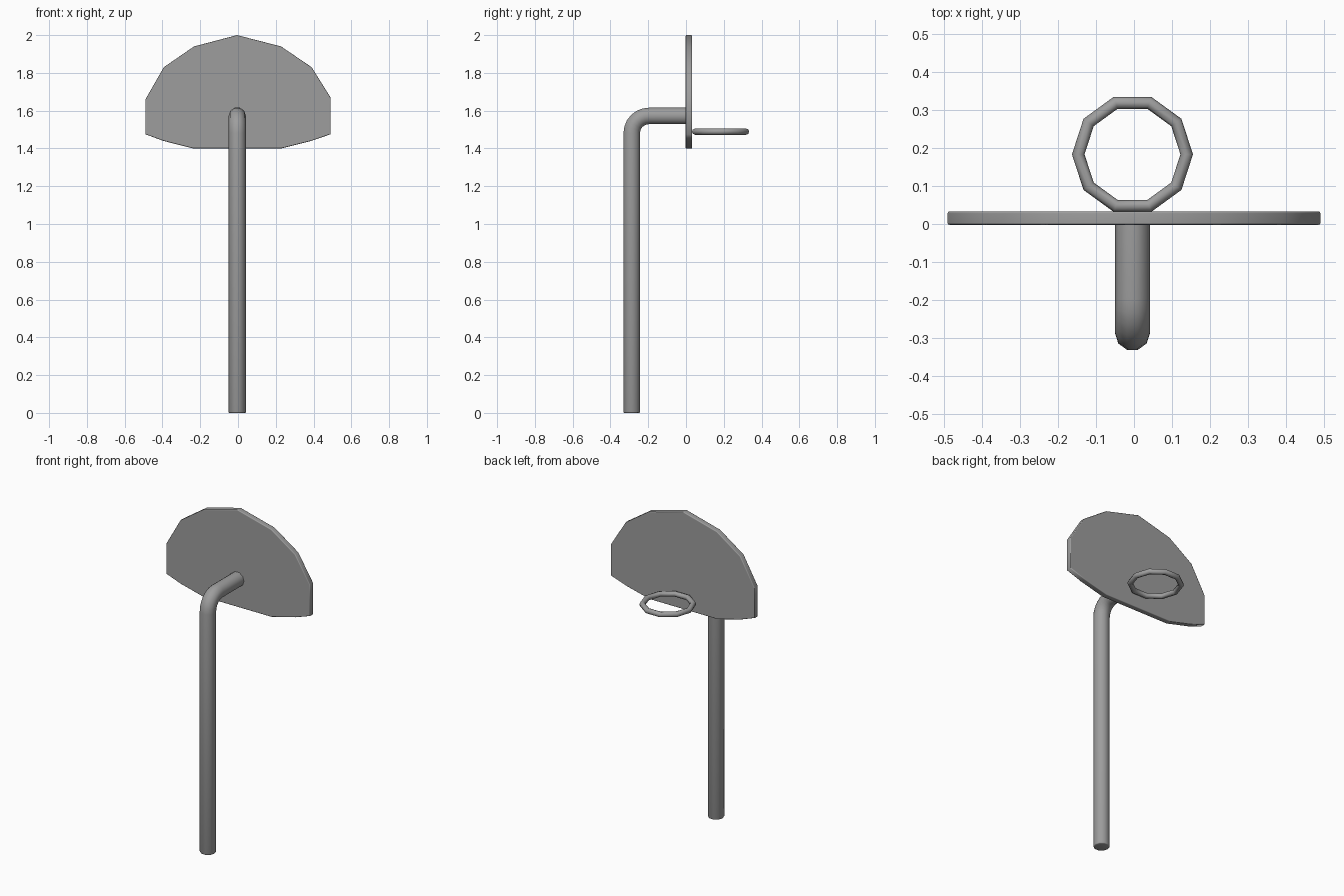
import bpy, bmesh, math
from mathutils import Vector

if "Cube" in bpy.data.objects:
    bpy.data.objects.remove(bpy.data.objects["Cube"])

CX = -0.004   # pole and hoop sit slightly left of centre

dark_grey = bpy.data.materials.new("dark_grey")
dark_grey.diffuse_color = (0.34, 0.34, 0.34, 1)
dark_grey.use_nodes = True
dark_grey.node_tree.nodes["Principled BSDF"].inputs["Base Color"].default_value = dark_grey.diffuse_color


def finish(name, bm, angle, weighted=False):
    bmesh.ops.recalc_face_normals(bm, faces=bm.faces[:])
    mesh = bpy.data.meshes.new(name)
    bm.to_mesh(mesh)
    bm.free()
    mesh.materials.append(dark_grey)
    ob = bpy.data.objects.new(name, mesh)
    bpy.context.collection.objects.link(ob)
    bpy.ops.object.select_all(action='DESELECT')
    ob.select_set(True)
    bpy.context.view_layer.objects.active = ob
    bpy.ops.object.shade_smooth_by_angle(angle=math.radians(angle))
    if weighted:
        ob.modifiers.new("flat_faces", 'WEIGHTED_NORMAL').keep_sharp = True
    return ob


def sweep(bm, frames, radius, sides, closed=False):
    """Skin a tube through (centre, axis u, axis v) frames."""
    rings = []
    for c, u, v in frames:
        angles = [2 * math.pi * i / sides for i in range(sides)]
        rings.append([bm.verts.new(c + radius * (math.cos(a) * u + math.sin(a) * v))
                      for a in angles])
    pairs = list(zip(rings, rings[1:]))
    if closed:
        pairs.append((rings[-1], rings[0]))
    for r0, r1 in pairs:
        for i in range(sides):
            j = (i + 1) % sides
            bm.faces.new((r0[i], r0[j], r1[j], r1[i]))
    if not closed:
        bm.faces.new(rings[0])
        bm.faces.new(rings[-1])


def round_edges(bm, test):
    bmesh.ops.recalc_face_normals(bm, faces=bm.faces[:])
    edges = [e for e in bm.edges if test(e.verts[0].co, e.verts[1].co)]
    bmesh.ops.bevel(bm, geom=edges, offset=0.005, segments=2, profile=0.5,
                    affect='EDGES')


X, Z = Vector((1, 0, 0)), Vector((0, 0, 1))

# Pole: upright, quarter bend, short arm into the board
pole_y, arm_z, bend = -0.287, 1.572, 0.09
path = [(pole_y, 0.0, 0.0)]
for k in range(7):
    t = math.pi / 2 * k / 6
    path.append((pole_y + bend - bend * math.cos(t),
                 arm_z - bend + bend * math.sin(t), t))
path.append((0.005, arm_z, math.pi / 2))
bm = bmesh.new()
sweep(bm, [(Vector((CX, y, z)), X, Vector((0, -math.cos(t), math.sin(t))))
           for y, z, t in path], 0.046, 10)
round_edges(bm, lambda a, b: max(a.z, b.z) < 1e-5)
finish("pole", bm, 50)

# Backboard: fan-shaped outline extruded backwards, with softened rims
outline = [(-0.49, 1.475), (-0.395, 1.44), (-0.238, 1.40), (0.228, 1.40),
           (0.388, 1.44), (0.49, 1.475), (0.49, 1.67), (0.39, 1.83),
           (0.228, 1.94), (-0.005, 2.0), (-0.233, 1.94), (-0.393, 1.83),
           (-0.49, 1.66)]
bm = bmesh.new()
face = bm.faces.new([bm.verts.new((x, -0.002, z)) for x, z in outline])
ext = bmesh.ops.extrude_face_region(bm, geom=[face])
bmesh.ops.translate(bm, vec=(0, 0.035, 0),
                    verts=[g for g in ext["geom"] if isinstance(g, bmesh.types.BMVert)])
bm.faces.ensure_lookup_table()
round_edges(bm, lambda a, b: abs(a.y - b.y) < 1e-5)
finish("backboard", bm, 75, weighted=True)

# Hoop: ten-sided ring behind the board
bm = bmesh.new()
frames = []
for k in range(10):
    a = 2 * math.pi * k / 10
    out = Vector((math.cos(a), math.sin(a), 0))
    frames.append((Vector((CX, 0.183, 1.489)) + 0.1425 * out, out, Z))
sweep(bm, frames, 0.0165, 8, closed=True)
finish("hoop", bm, 50)
